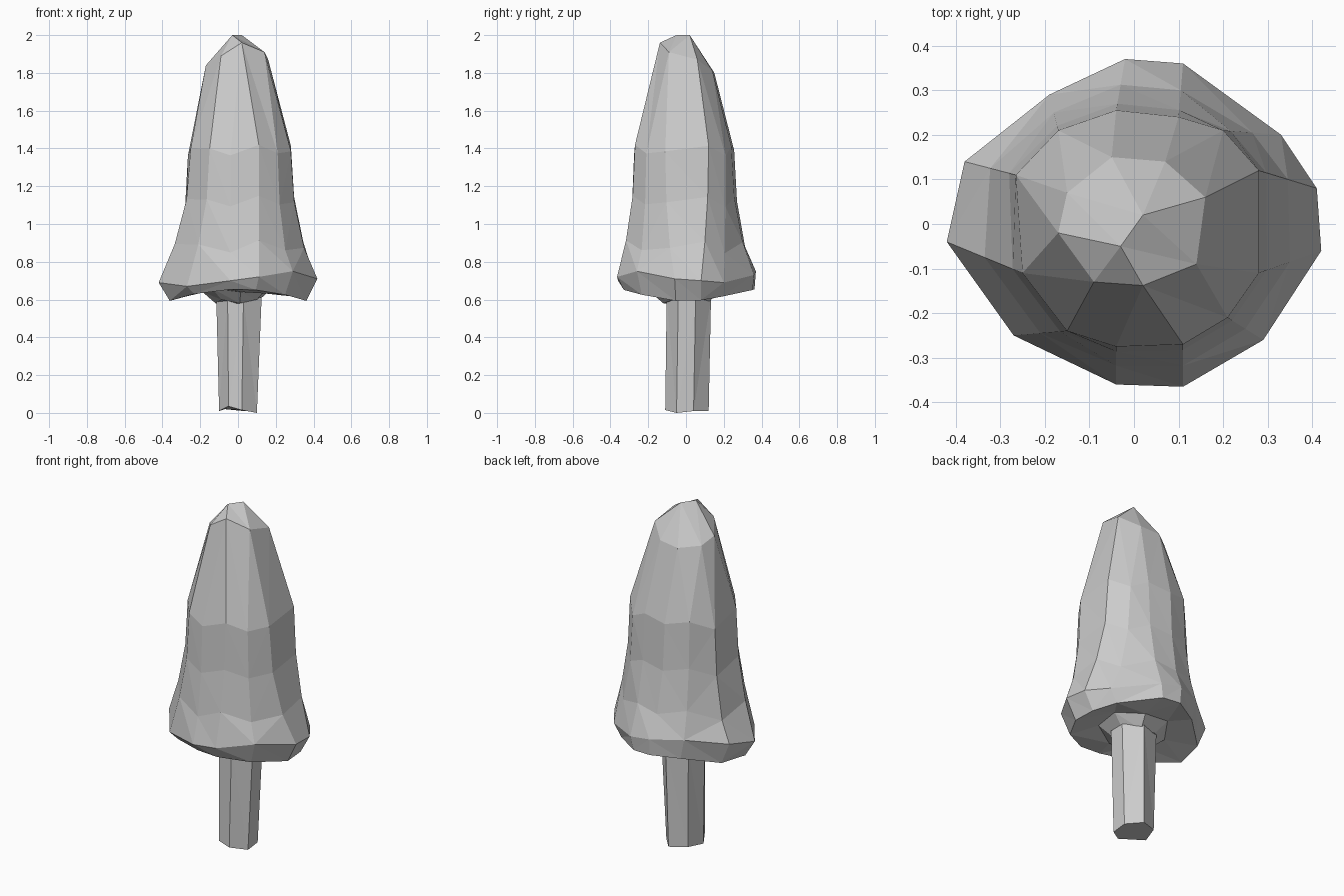
import bpy, bmesh, math

if "Cube" in bpy.data.objects:
    bpy.data.objects.remove(bpy.data.objects["Cube"])


def add_mesh(name, rings):
    """Stack of closed rings of any vertex count, zipped together by angle."""
    bm = bmesh.new()
    layers = []
    for pts in rings:
        cx = sum(p[0] for p in pts) / len(pts)
        cy = sum(p[1] for p in pts) / len(pts)
        pts = sorted(pts, key=lambda p: math.atan2(p[1] - cy, p[0] - cx))
        ang = [math.atan2(p[1] - cy, p[0] - cx) for p in pts]
        layers.append(([bm.verts.new(p) for p in pts], ang + [ang[0] + math.tau]))
    for (va, aa), (vb, ab) in zip(layers, layers[1:]):
        i = j = 0
        n, m = len(va), len(vb)
        while i < n or j < m:
            step_a = j == m or (i < n and aa[i] + aa[i + 1] <= ab[j] + ab[j + 1])
            if step_a:
                bm.faces.new((va[i % n], va[(i + 1) % n], vb[j % m]))
                i += 1
            else:
                bm.faces.new((va[i % n], vb[(j + 1) % m], vb[j % m]))
                j += 1
    for verts, _ in (layers[0], layers[-1]):
        if len(verts) > 2:
            bm.faces.new(verts)
    bmesh.ops.recalc_face_normals(bm, faces=bm.faces)
    me = bpy.data.meshes.new(name)
    bm.to_mesh(me)
    bm.free()
    ob = bpy.data.objects.new(name, me)
    bpy.context.collection.objects.link(ob)
    return ob


def circle(n, r, z, turn=0.0):
    return [(r * math.cos(turn + math.tau * k / n), r * math.sin(turn + math.tau * k / n),
             z + 0.01 * (-1) ** k) for k in range(n)]


# Foliage outlines: flared rim, waist and crown
rim = [(-.02, .37, .75), (.11, .36, .73), (.33, .20, .69), (.41, .08, .70),
       (.42, -.06, .71), (.29, -.26, .75), (.11, -.365, .72), (-.04, -.36, .70),
       (-.27, -.25, .67), (-.42, -.04, .69), (-.38, .14, .73), (-.19, .29, .76)]
waist = [(-.04, .255), (.10, .24), (.20, .21), (.28, .12), (.28, -.11), (.21, -.21),
         (.11, -.27), (-.04, -.275), (-.15, -.24), (-.25, -.11), (-.265, .11), (-.17, .21)]
crown = [(-.05, .15, 1.80), (.07, .14, 1.81), (.16, .06, 1.87), (.14, -.09, 1.91),
         (.02, -.138, 1.96), (-.09, -.13, 1.89), (-.17, -.02, 1.84), (-.15, .07, 1.81)]
tip = [(.02, .02, 2.0), (-.03, -.05, 2.0)]


def blend(t, z, wobble):
    return [(a[0] + (b[0] - a[0]) * t, a[1] + (b[1] - a[1]) * t,
             z + wobble * math.sin(2.4 * k)) for k, (a, b) in enumerate(zip(waist, rim))]


# Under edge droops at the left and right, and stays full at the back
under = [(x * .86, y * (.98 if y > 0 else .9), .655 - .35 * x * x) for x, y, z in rim]

add_mesh("foliage", [
    circle(7, .12, .59, .3),
    circle(7, .19, .65, .3),
    under,
    rim,
    blend(.5, .88, .035),
    blend(.13, 1.12, .03),
    blend(0, 1.39, .03),
    crown,
    tip,
])

# Trunk: seven-sided, slightly wider at the top
foot = [(.10, .04, .01), (.10, -.05, 0), (.02, -.11, .015), (-.05, -.105, .035),
        (-.10, -.02, .01), (-.07, .08, .02), (.03, .12, .01)]
add_mesh("trunk", [foot, [(x * 1.2 + .005, y * 1.02 + .01, .61) for x, y, z in foot]])
